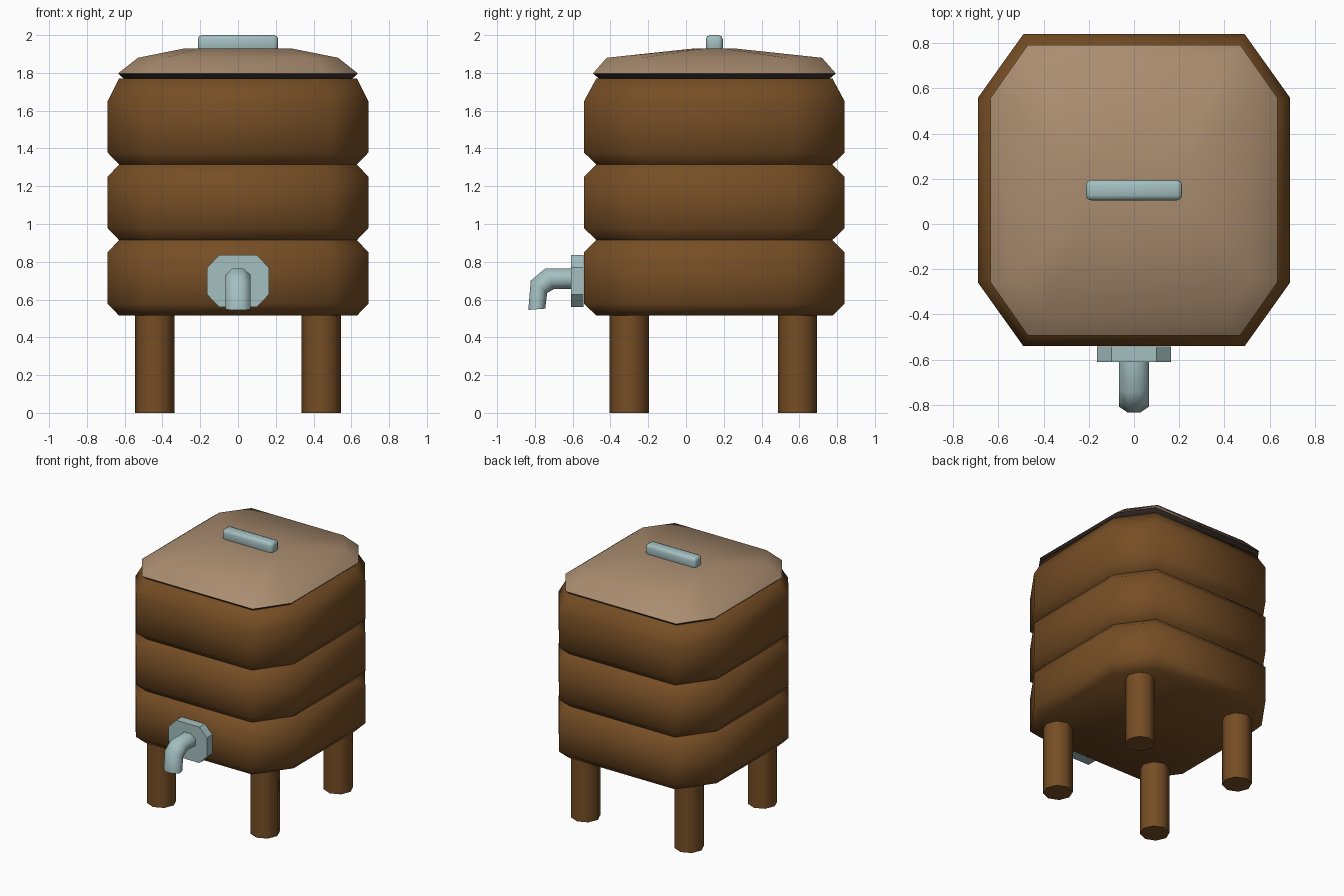
import bpy, bmesh, math

if "Cube" in bpy.data.objects:
    bpy.data.objects.remove(bpy.data.objects["Cube"])

CY = 0.15  # body centre in y


def mat(name, r, g, b):
    m = bpy.data.materials.new(name)
    m.diffuse_color = (r, g, b, 1)
    m.use_nodes = True
    m.node_tree.nodes["Principled BSDF"].inputs["Base Color"].default_value = m.diffuse_color
    return m


WOOD = mat("brown wood", 0.18, 0.075, 0.018)
LID = mat("tan lid", 0.40, 0.265, 0.16)
DARK = mat("dark rim", 0.055, 0.04, 0.036)
METAL = mat("pale metal", 0.37, 0.52, 0.53)


def octagon(hx, hy, cx, cy):
    """Rectangle outline with cut corners."""
    return [(hx, -hy + cy), (hx, hy - cy), (hx - cx, hy), (-hx + cx, hy),
            (-hx, hy - cy), (-hx, -hy + cy), (-hx + cx, -hy), (hx - cx, -hy)]


def loft(name, rings, mats, angle=60):
    """Skin a list of equal-sized point rings and cap both ends."""
    bm = bmesh.new()
    vs = [[bm.verts.new(p) for p in ring] for ring in rings]
    n = len(rings[0])
    for k, (a, b) in enumerate(zip(vs, vs[1:])):
        for i in range(n):
            j = (i + 1) % n
            f = bm.faces.new((a[i], a[j], b[j], b[i]))
            f.material_index = min(k, len(mats) - 1)
    bm.faces.new(vs[0][::-1])
    last = bm.faces.new(vs[-1])
    last.material_index = len(mats) - 1
    bmesh.ops.recalc_face_normals(bm, faces=bm.faces[:])
    return finish(name, bm, mats, angle)


def finish(name, bm, mats, angle):
    me = bpy.data.meshes.new(name)
    bm.to_mesh(me)
    bm.free()
    for m in mats:
        me.materials.append(m)
    ob = bpy.data.objects.new(name, me)
    bpy.context.collection.objects.link(ob)
    bpy.ops.object.select_all(action='DESELECT')
    ob.select_set(True)
    bpy.context.view_layer.objects.active = ob
    bpy.ops.object.shade_smooth_by_angle(angle=math.radians(angle))
    return ob


def level(z, hx, hy, cx, cy):
    return [(x, y + CY, z) for x, y in octagon(hx, hy, cx, cy)]


# Barrel body: three bulging bands
wide = (0.69, 0.69, 0.20, 0.28)
narrow = (0.63, 0.625, 0.18, 0.25)
profile = [(0.515, narrow), (0.578, wide), (0.85, wide),
           (0.915, narrow), (0.978, wide), (1.25, wide),
           (1.315, narrow), (1.378, wide), (1.65, wide), (1.77, narrow)]
loft("barrel_body", [level(z, *s) for z, s in profile], [WOOD])

# Lid with dark underside rim
loft("lid", [level(1.765, 0.60, 0.605, 0.155, 0.22),
             level(1.797, 0.635, 0.643, 0.165, 0.235),
             level(1.88, 0.53, 0.57, 0.14, 0.19),
             level(1.928, 0.29, 0.12, 0.08, 0.06)], [DARK, LID])

# Lid handle: rounded bar
bm = bmesh.new()
bmesh.ops.create_cube(bm, size=1)
for v in bm.verts:
    v.co = (v.co.x * 0.426, v.co.y * 0.09 + CY, 1.955 + v.co.z * 0.09)
bmesh.ops.bevel(bm, geom=bm.edges[:], offset=0.022, segments=2,
                profile=0.5, affect='EDGES')
finish("lid_handle", bm, [METAL], 60)

# Legs
for side, x in (("left", -0.44), ("right", 0.44)):
    for end, y in (("front", -0.30), ("back", 0.59)):
        rings = [[(x + 0.104 * math.cos(i * math.pi / 4),
                   y + 0.104 * math.sin(i * math.pi / 4), z)
                  for i in range(8)] for z in (0, 0.525)]
        loft(f"{end}_{side}_leg", rings, [WOOD])

# Tap mounting plate
plate = octagon(0.163, 0.138, 0.064, 0.066)
loft("tap_plate", [[(x, y, z + 0.698) for x, z in plate]
                   for y in (-0.543, -0.61)], [METAL], 30)

# Tap spout: rings between outer and inner bend points (y, z)
bends = [((-0.60, 0.765), (-0.60, 0.655)), ((-0.745, 0.765), (-0.70, 0.655)),
         ((-0.822, 0.70), (-0.735, 0.635)), ((-0.835, 0.545), (-0.745, 0.552))]
rings = []
for (oy, oz), (iy, iz) in bends:
    ring = []
    for i in range(8):
        a = (i + 0.5) * math.pi / 4
        s = math.cos(math.pi / 8)
        t = 0.5 + 0.5 * math.cos(a) / s
        ring.append((0.066 * math.sin(a) / s, iy + (oy - iy) * t, iz + (oz - iz) * t))
    rings.append(ring)
loft("tap_spout", rings, [METAL])
